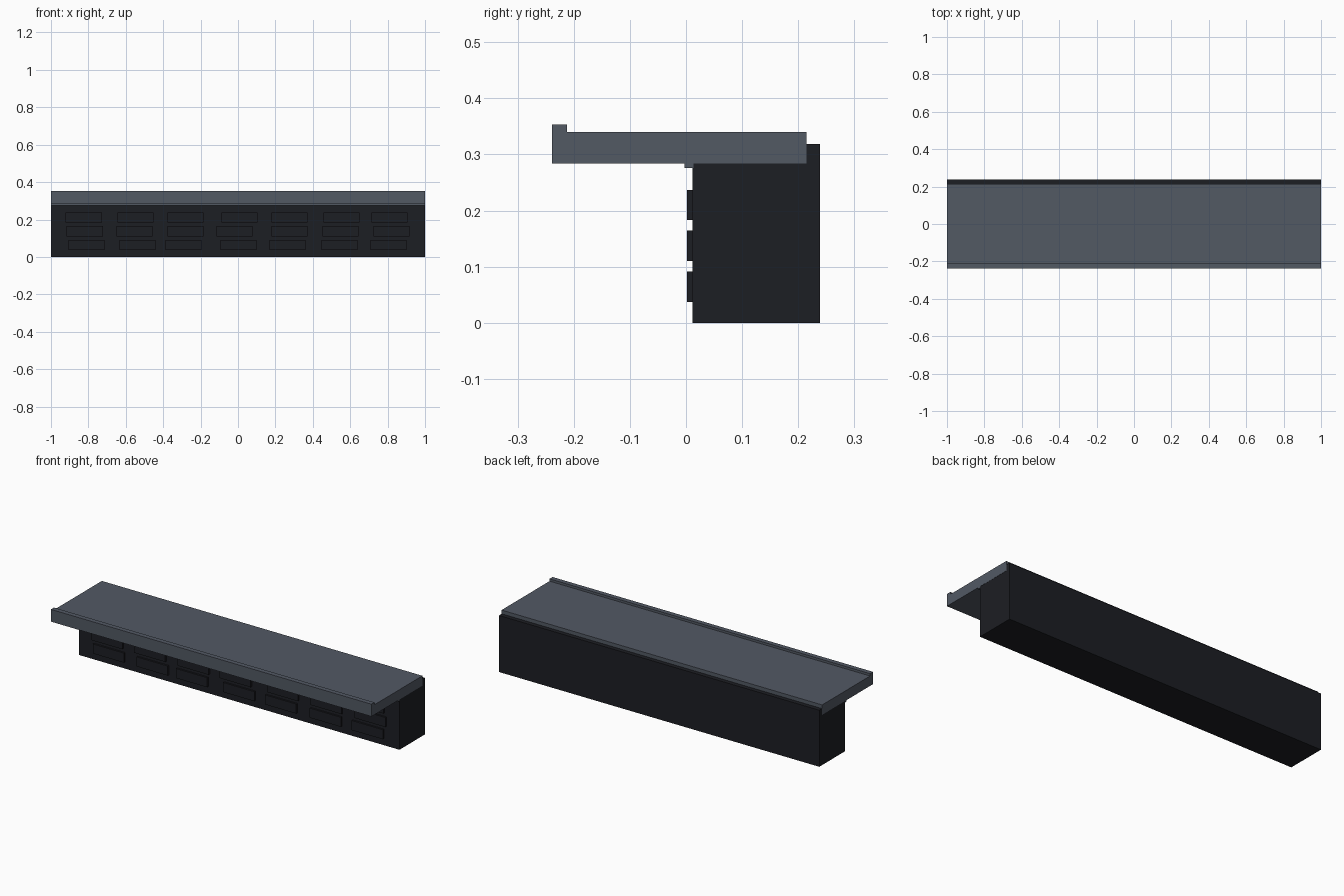
import bpy
import bmesh
from mathutils import Matrix, Vector

if "Cube" in bpy.data.objects:
    bpy.data.objects.remove(bpy.data.objects["Cube"])


def material(name, color):
    m = bpy.data.materials.new(name)
    m.diffuse_color = (*color, 1)
    m.use_nodes = True
    m.node_tree.nodes["Principled BSDF"].inputs["Base Color"].default_value = m.diffuse_color
    return m


SLATE = material("slate_grey", (0.085, 0.1, 0.127))
DARK = material("dark_stone", (0.012, 0.013, 0.017))


def make_object(name, bm, mat):
    bmesh.ops.recalc_face_normals(bm, faces=bm.faces[:])
    mesh = bpy.data.meshes.new(name)
    bm.to_mesh(mesh)
    bm.free()
    mesh.materials.append(mat)
    obj = bpy.data.objects.new(name, mesh)
    bpy.context.collection.objects.link(obj)


def add_box(bm, lo, hi):
    lo, hi = Vector(lo), Vector(hi)
    mat = Matrix.Translation((lo + hi) / 2) @ Matrix.Diagonal((*(hi - lo), 1))
    bmesh.ops.create_cube(bm, size=1, matrix=mat)


def box(name, lo, hi, mat):
    bm = bmesh.new()
    add_box(bm, lo, hi)
    make_object(name, bm, mat)


# Supporting wall, a hair shorter so its ends do not clash with the slab
box("wall", (-0.999, 0.012, 0), (0.999, 0.239, 0.319), DARK)

# Walkway slab with raised front lip, extruded along x
profile = [(-0.239, 0.284), (0.215, 0.284), (0.215, 0.340),
           (-0.212, 0.340), (-0.212, 0.353), (-0.239, 0.353)]
bm = bmesh.new()
face = bm.faces.new([bm.verts.new((-1, y, z)) for y, z in profile])
ext = bmesh.ops.extrude_face_region(bm, geom=[face])
bmesh.ops.translate(bm, vec=(2, 0, 0),
                    verts=[v for v in ext["geom"] if isinstance(v, bmesh.types.BMVert)])
make_object("ledge_slab", bm, SLATE)

# Trim strip where the slab meets the wall
box("trim_strip", (-1, -0.003, 0.276), (1, 0.013, 0.286), SLATE)

# Three rows of slightly uneven raised bricks
rows = {
    0.037: (-0.810, -0.537, -0.291, 0.003, 0.265, 0.543, 0.805),
    0.110: (-0.820, -0.553, -0.281, -0.019, 0.275, 0.548, 0.821),
    0.183: (-0.824, -0.548, -0.281, 0.008, 0.275, 0.553, 0.810),
}
bm = bmesh.new()
for z, centres in rows.items():
    for x in centres:
        add_box(bm, (x - 0.097, 0.002, z), (x + 0.097, 0.02, z + 0.054))
make_object("wall_bricks", bm, DARK)
